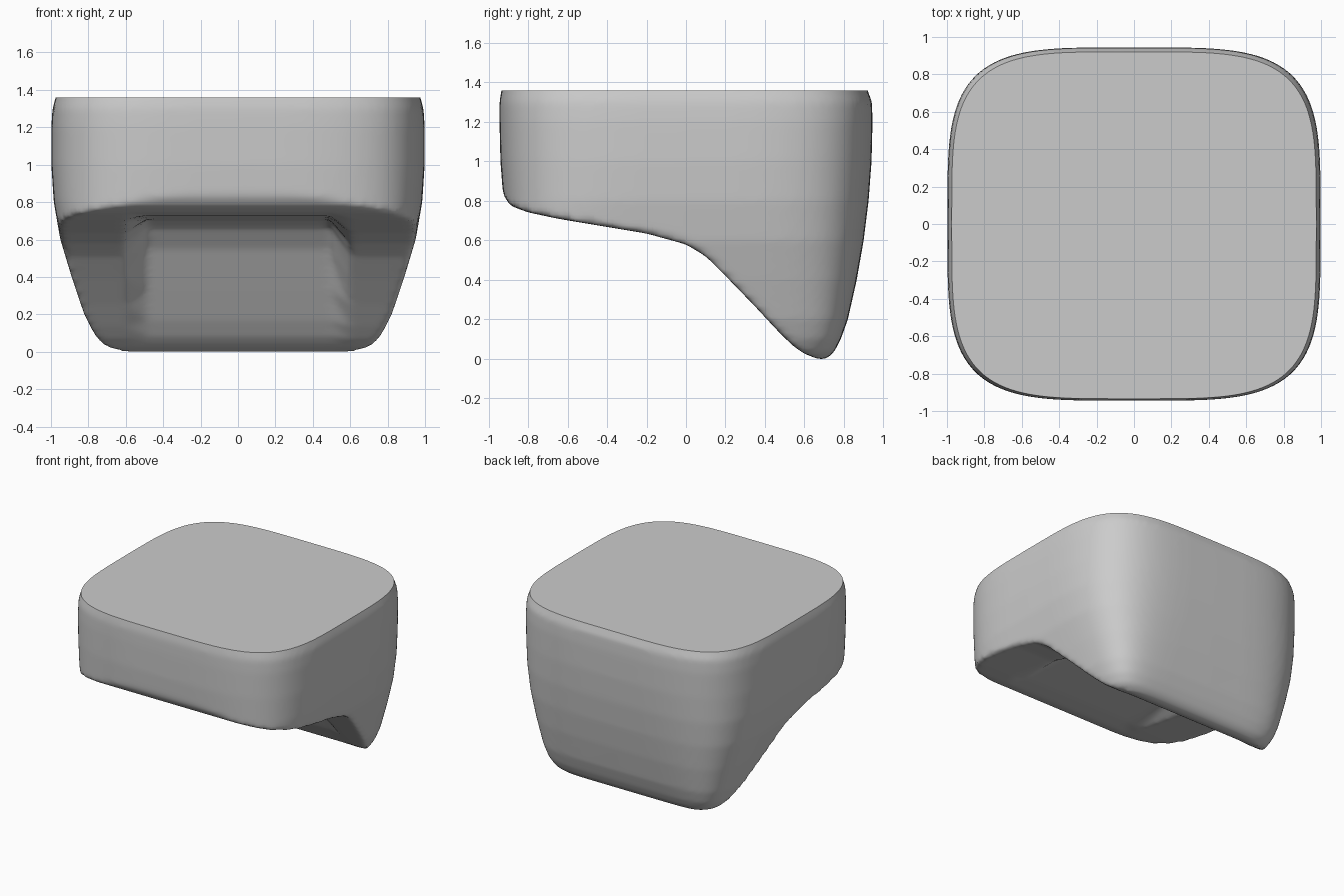
import bpy, bmesh, math

if "Cube" in bpy.data.objects:
    bpy.data.objects.remove(bpy.data.objects["Cube"])

TOP = 1.36
SEG = 96


def loft(name, rings):
    """Closed solid through a list of equally long point loops."""
    bm = bmesh.new()
    loops = [[bm.verts.new(p) for p in r] for r in rings]
    n = len(rings[0])
    for a, b in zip(loops, loops[1:]):
        for i in range(n):
            j = (i + 1) % n
            bm.faces.new((a[i], a[j], b[j], b[i]))
    bm.faces.new(loops[0][::-1])
    bm.faces.new(loops[-1])
    bmesh.ops.recalc_face_normals(bm, faces=bm.faces)
    me = bpy.data.meshes.new(name)
    bm.to_mesh(me)
    bm.free()
    ob = bpy.data.objects.new(name, me)
    bpy.context.collection.objects.link(ob)
    return ob


def rounded_square(z, hx, yb, yf, power=4.1):
    pts = []
    for i in range(SEG):
        t = 2 * math.pi * i / SEG
        c, s = math.cos(t), math.sin(t)
        x = hx * math.copysign(abs(c) ** (2 / power), c)
        y = math.copysign(abs(s) ** (2 / power), s) * (yb if s > 0 else yf)
        pts.append((x, y, z))
    return pts


# Body: rounded squares tapering towards the foot
# (z, half width, back, front, squareness)
body = loft("body", [rounded_square(*r) for r in [
    (-0.005, .68, .71, .9, 8), (.03, .735, .75, .9, 8), (.1, .78, .785, .9, 7.5),
    (.2, .825, .82, .9, 6.5), (.4, .89, .865, .91, 5.4), (.6, .95, .90, .915, 4.7),
    (.8, .985, .925, .925, 4.3), (1.0, .998, .94, .94), (1.2, .998, .945, .945),
    (1.3, .992, .942, .945), (TOP, .975, .92, .935), (1.44, .95, .90, .92)]])

# Underside cutter: side profile outside, scooped profile in the middle
outer = [(-1.2, 1.0), (-.945, .95), (-.925, .83), (-.89, .775), (-.8, .742),
         (-.65, .71), (-.2, .635), (0, .58), (.1, .52), (.22, .40),
         (.36, .255), (.47, .135), (.54, .065), (.6, .022), (.66, 0),
         (.66, -.4), (-1.2, -.4)]
inner = [(-1.2, 1.0), (-.945, .95), (-.925, .83), (-.89, .775), (-.8, .745),
         (-.65, .73), (-.2, .71), (.05, .70), (.15, .67), (.25, .55),
         (.38, .33), (.48, .165), (.545, .075), (.60, .024), (.66, 0),
         (.66, -.4), (-1.2, -.4)]
half = [(1.3, outer), (.60, outer), (.49, inner)]
sections = [(-x, p) for x, p in half] + half[::-1]
sections.sort(key=lambda s: s[0])
cutter = loft("underside_cutter", [[(x, y, z) for y, z in p] for x, p in sections])
cutter.hide_render = True
cutter.hide_set(True)

# Carve, then round all the edges by remeshing and smoothing
cut = body.modifiers.new("carve", 'BOOLEAN')
cut.operation = 'DIFFERENCE'
cut.object = cutter
cut.solver = 'EXACT'
rm = body.modifiers.new("remesh", 'REMESH')
rm.mode = 'VOXEL'
rm.voxel_size = .02
sm = body.modifiers.new("soften", 'SMOOTH')
sm.factor = .5
sm.iterations = 6
deps = bpy.context.evaluated_depsgraph_get()
me = bpy.data.meshes.new_from_object(body.evaluated_get(deps))
body.modifiers.clear()
body.data = me
bpy.data.objects.remove(cutter)

# Flat top, and foot resting on the ground
bm = bmesh.new()
bm.from_mesh(me)
low = min(v.co.z for v in bm.verts)
for v in bm.verts:
    if v.co.z < .2:
        v.co.z -= low * (.2 - v.co.z) / (.2 - low)
res = bmesh.ops.bisect_plane(bm, geom=bm.verts[:] + bm.edges[:] + bm.faces[:],
                             plane_co=(0, 0, TOP), plane_no=(0, 0, 1), clear_outer=True)
rim = [e for e in res["geom_cut"] if isinstance(e, bmesh.types.BMEdge)]
bmesh.ops.contextual_create(bm, geom=rim)
bmesh.ops.recalc_face_normals(bm, faces=bm.faces)
bm.to_mesh(me)
bm.free()

bpy.context.view_layer.objects.active = body
body.select_set(True)
bpy.ops.object.shade_smooth_by_angle(angle=math.radians(40))
